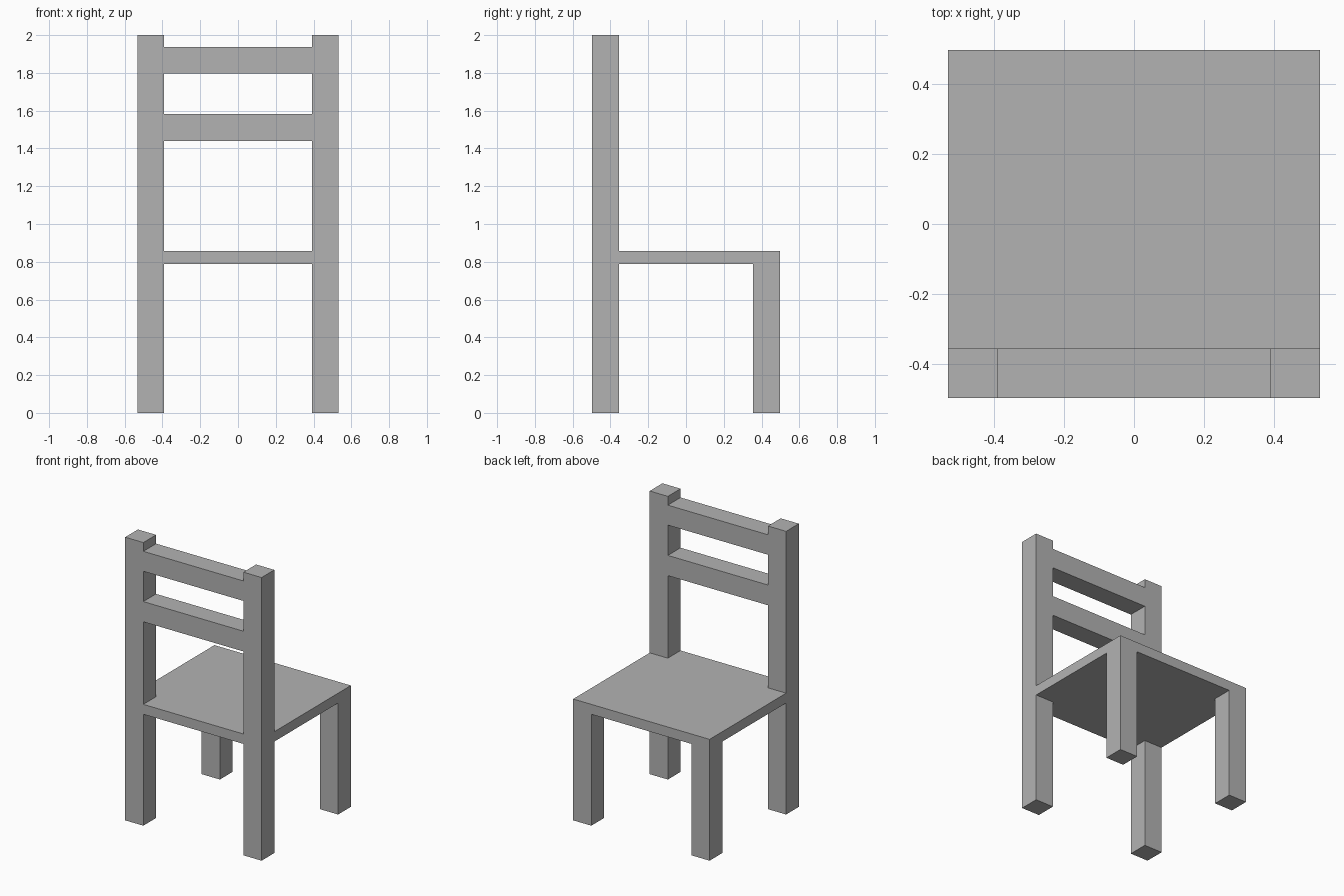
import bpy
import bmesh
from mathutils import Vector

cube = bpy.data.objects.get("Cube")
if cube:
    bpy.data.objects.remove(cube, do_unlink=True)

GREY = (0.45, 0.45, 0.45, 1.0)
mat = bpy.data.materials.new("plain grey")
mat.use_nodes = True
mat.diffuse_color = GREY
mat.node_tree.nodes["Principled BSDF"].inputs["Base Color"].default_value = GREY

# Main dimensions
HALF_W, HALF_D = 0.533, 0.498
POST = 0.142
IN_X, IN_Y = HALF_W - POST, HALF_D - POST
SEAT_LOW, SEAT_TOP = 0.787, 0.857


def prism(name, outline, z0, z1):
    """Extrude a flat counter-clockwise outline from z0 up to z1."""
    bm = bmesh.new()
    base = bm.faces.new([bm.verts.new((x, y, z0)) for x, y in outline])
    top = bmesh.ops.extrude_face_region(bm, geom=[base], use_keep_orig=True)["geom"]
    bmesh.ops.translate(bm, vec=Vector((0, 0, z1 - z0)),
                        verts=[v for v in top if isinstance(v, bmesh.types.BMVert)])
    bmesh.ops.recalc_face_normals(bm, faces=bm.faces)
    mesh = bpy.data.meshes.new(name)
    bm.to_mesh(mesh)
    bm.free()
    mesh.materials.append(mat)
    obj = bpy.data.objects.new(name, mesh)
    bpy.context.collection.objects.link(obj)
    return obj


def box(name, x0, x1, y0, y1, z0, z1):
    return prism(name, [(x0, y0), (x1, y0), (x1, y1), (x0, y1)], z0, z1)


# Tall posts and short legs on each side
for side, s in (("left", 1), ("right", -1)):
    x0, x1 = sorted((s * IN_X, s * HALF_W))
    box(side + "_back_post", x0, x1, -HALF_D, -IN_Y, 0, 2)
    box(side + "_short_leg", x0, x1, IN_Y, HALF_D, 0, SEAT_LOW)

# Seat slab, notched around the tall posts
right_half = [(IN_X, -HALF_D), (IN_X, -IN_Y), (HALF_W, -IN_Y), (HALF_W, HALF_D)]
left_half = [(-x, y) for x, y in reversed(right_half)]
prism("seat", right_half + left_half, SEAT_LOW, SEAT_TOP)

# Backrest rails between the posts
for name, z0, z1 in (("lower_rail", 1.44, 1.583), ("upper_rail", 1.797, 1.938)):
    box(name, -IN_X, IN_X, -HALF_D, -IN_Y, z0, z1)
